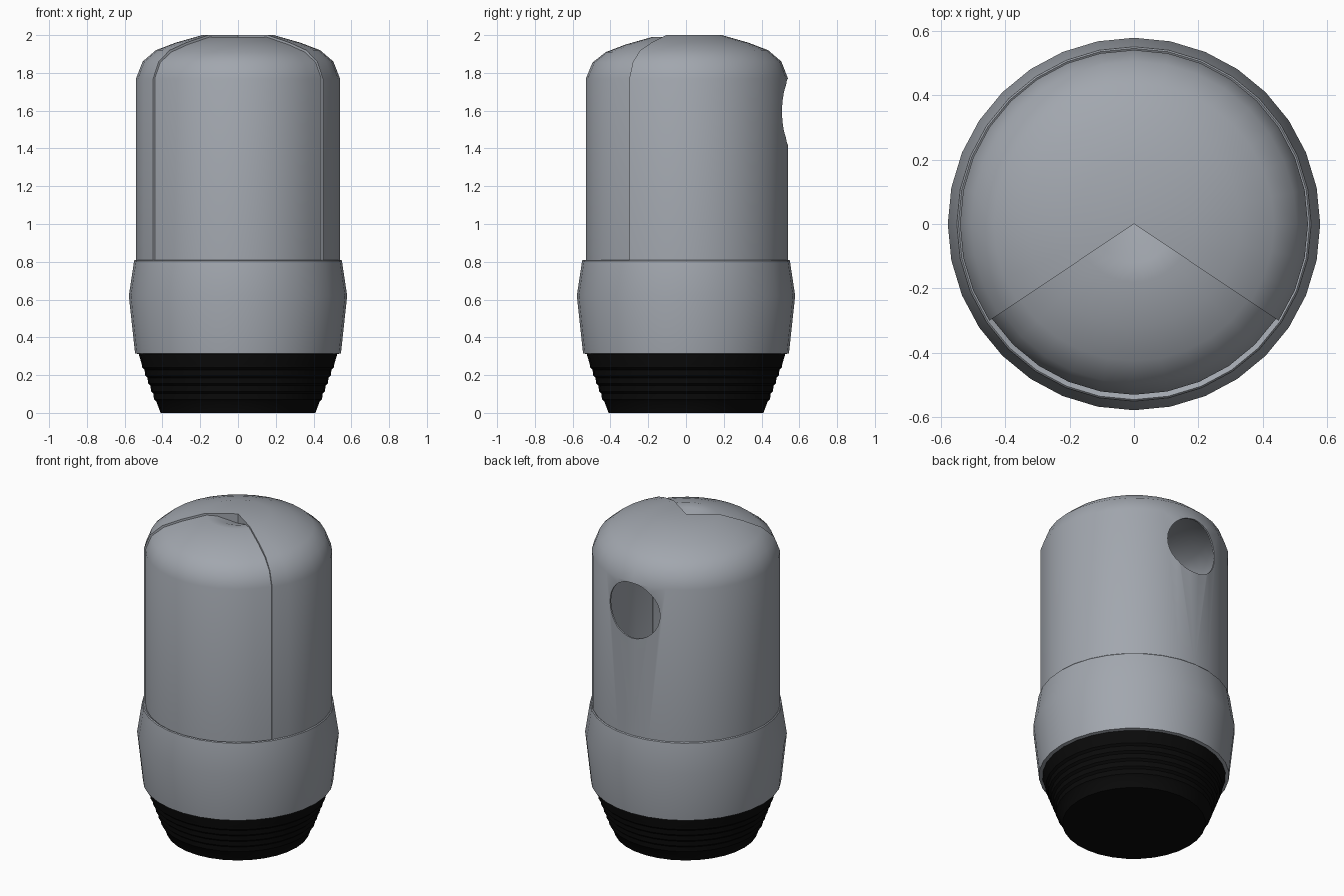
import bpy, bmesh, math

if "Cube" in bpy.data.objects:
    bpy.data.objects.remove(bpy.data.objects["Cube"])

SEG = 32  # sides of a full turn


def material(name, rgb):
    m = bpy.data.materials.new(name)
    m.diffuse_color = (*rgb, 1)
    m.use_nodes = True
    m.node_tree.nodes["Principled BSDF"].inputs["Base Color"].default_value = m.diffuse_color
    return m


grey = material("grey_plastic", (0.36, 0.385, 0.425))
black = material("black_rubber", (0.003, 0.003, 0.003))


def lathe(name, loop, mat, a0=0, steps=SEG):
    """Turn a closed (radius, z) loop about z by a number of steps; cap part turns."""
    full = steps == SEG
    bm = bmesh.new()
    rows = []
    for i in range(steps if full else steps + 1):
        a = math.radians(a0 + i * 360 / SEG)
        rows.append([bm.verts.new((r * math.cos(a), r * math.sin(a), z)) for r, z in loop])
    n = len(loop)
    for i in range(steps):
        p, q = rows[i], rows[(i + 1) % len(rows)]
        for j in range(n):
            k = (j + 1) % n
            if loop[j][0] == 0 and loop[k][0] == 0:
                continue
            bm.faces.new((p[j], q[j], q[k], p[k]))
    if not full:
        bm.faces.new(rows[0])
        bm.faces.new(rows[-1][::-1])
    bmesh.ops.remove_doubles(bm, verts=bm.verts, dist=1e-5)
    bmesh.ops.recalc_face_normals(bm, faces=bm.faces)
    me = bpy.data.meshes.new(name)
    bm.to_mesh(me)
    bm.free()
    me.materials.append(mat)
    ob = bpy.data.objects.new(name, me)
    bpy.context.collection.objects.link(ob)
    return ob


# domed shell with the front sector left open
dome = [(0.54, 0.79), (0.54, 1.77), (0.505, 1.86), (0.435, 1.92), (0.33, 1.96), (0.19, 2.0), (0, 2.0)]
inner = [(0, 1.93), (0.12, 1.975), (0.18, 1.985), (0.32, 1.95), (0.425, 1.91),
         (0.495, 1.855), (0.53, 1.77), (0.53, 0.79)]
shell = lathe("domed_shell", dome + inner, grey, -33.75, 22)

# front panel, slightly recessed, dipping at the top centre
front = [(0.53, 0.79), (0.53, 1.77), (0.495, 1.855), (0.425, 1.91), (0.32, 1.95),
         (0.18, 1.99), (0.12, 1.985), (0, 1.94)]
back = [(max(r - 0.01, 0), z - (0.01 if z > 1 else 0)) for r, z in reversed(front)]
panel = lathe("front_panel", front + back, grey, 213.75, 10)

# collar
collar = lathe("collar", [(0.52, 0.31), (0.545, 0.315), (0.578, 0.62), (0.55, 0.805),
                          (0.545, 0.81), (0.53, 0.80), (0.51, 0.78)], grey)

# ribbed tapered base
base_loop = [(0, 0), (0.41, 0)]
for i in range(5):
    z = 0.06 + i * 0.042
    r = 0.41 + z * 0.371
    base_loop += [(r, z), (r + 0.013, z + 0.012), (r + 0.014, z + 0.026)]
base_loop += [(0.525, 0.31), (0.525, 0.33), (0, 0.33)]
base = lathe("ribbed_base", base_loop, black)

# round hole through the back of the shell
bpy.ops.mesh.primitive_cylinder_add(vertices=32, radius=0.175, depth=0.4,
                                    location=(0, 0.55, 1.595), rotation=(math.pi / 2, 0, 0))
cutter = bpy.context.object
cutter.name = "hole_cutter"
cutter.hide_render = True
cutter.display_type = 'WIRE'
mod = shell.modifiers.new("hole", 'BOOLEAN')
mod.operation = 'DIFFERENCE'
mod.solver = 'EXACT'
mod.object = cutter
bpy.context.view_layer.objects.active = shell
bpy.ops.object.modifier_apply(modifier="hole")
bpy.data.objects.remove(cutter, do_unlink=True)

# smooth shading with sharp edges kept
bpy.ops.object.select_all(action='DESELECT')
for ob in (shell, panel, collar, base):
    ob.select_set(True)
bpy.context.view_layer.objects.active = shell
bpy.ops.object.shade_smooth_by_angle(angle=math.radians(35))
